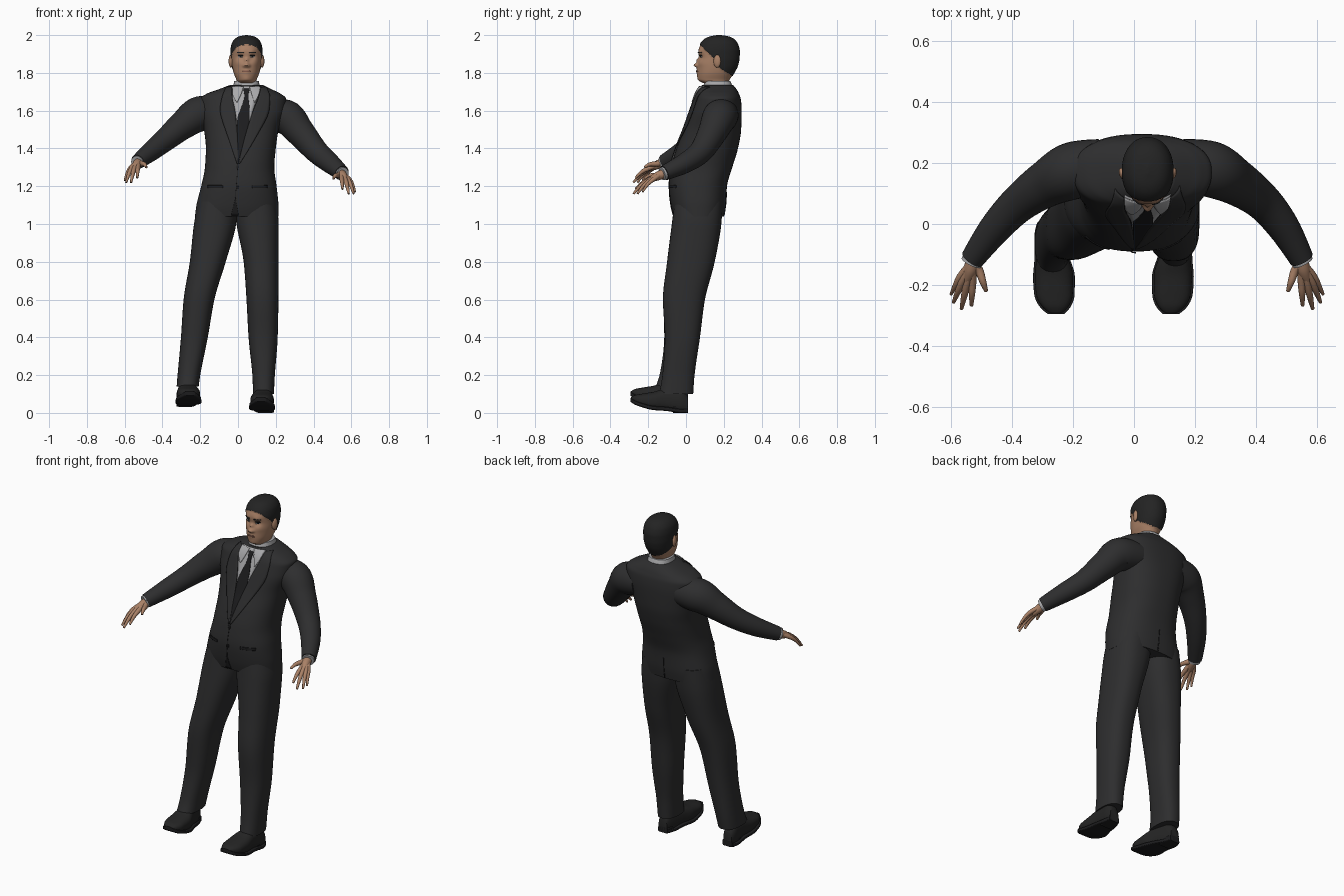
import bpy, bmesh, math
from mathutils import Vector, Matrix
from mathutils.bvhtree import BVHTree

if "Cube" in bpy.data.objects:
    bpy.data.objects.remove(bpy.data.objects["Cube"])

parts = []
MID = .045  # sideways centre of the head


def colour(name, r, g, b):
    mat = bpy.data.materials.new(name)
    mat.use_nodes = True
    mat.diffuse_color = (r, g, b, 1)
    bsdf = next(n for n in mat.node_tree.nodes if n.type == 'BSDF_PRINCIPLED')
    bsdf.inputs["Base Color"].default_value = (r, g, b, 1)
    return mat


suit = colour("charcoal_suit", .027, .027, .028)
trim = colour("dark_trim", .012, .012, .013)
leather = colour("black_leather", .018, .018, .018)
hair = colour("black_hair", .017, .017, .017)
skin_tone = colour("tan_skin", .40, .22, .135)
lip = colour("brown_lip", .22, .10, .07)
shirt = colour("grey_shirt", .40, .40, .41)


def finish(name, bm, mat):
    bmesh.ops.recalc_face_normals(bm, faces=bm.faces)
    mesh = bpy.data.meshes.new(name)
    bm.to_mesh(mesh)
    bm.free()
    mesh.materials.append(mat)
    obj = bpy.data.objects.new(name, mesh)
    bpy.context.collection.objects.link(obj)
    parts.append(obj)
    return obj


def slope(a, b, c):
    p, q = b - a, c - b
    return 2 * p * q / (p + q) if p * q > 0 else 0


def smooth(rows, n):
    """Resample rows with a curve that never overshoots."""
    out = []
    last = len(rows) - 1
    for i in range(last):
        four = [rows[max(i - 1, 0)], rows[i], rows[i + 1], rows[min(i + 2, last)]]
        for k in range(n):
            t = k / n
            h = t * t * (3 - 2 * t)
            out.append([b + (c - b) * h + slope(a, b, c) * t * (1 - t) ** 2
                        - slope(b, c, d) * t * t * (1 - t)
                        for a, b, c, d in zip(*four)])
    return out + [list(rows[-1])]


def skin(name, rings, mat):
    """Join closed rings and cap both ends."""
    bm = bmesh.new()
    loops = [[bm.verts.new(p) for p in ring] for ring in rings]
    for low, high in zip(loops, loops[1:]):
        for k in range(len(low)):
            j = (k + 1) % len(low)
            bm.faces.new((low[k], low[j], high[j], high[k]))
    bm.faces.new(loops[0][::-1])
    bm.faces.new(loops[-1])
    return finish(name, bm, mat)


def loft(name, rows, mat, axis='z', power=2.4, sides=40, n=6):
    """Rows are position along the axis, then the two spans across it."""
    def rounded(v):
        return math.copysign(abs(v) ** (2 / power), v)
    rings = []
    for t, a0, a1, b0, b1 in smooth(rows, n):
        ring = []
        for k in range(sides):
            ang = math.tau * k / sides
            a = (a0 + a1 + (a1 - a0) * rounded(math.cos(ang))) / 2
            b = (b0 + b1 + (b1 - b0) * rounded(math.sin(ang))) / 2
            ring.append((a, b, t) if axis == 'z' else (a, t, b))
        rings.append(ring)
    return skin(name, rings, mat)


def tube(name, rows, mat, sides=20, n=6):
    """Rows are a centre point and a radius."""
    path = smooth(rows, n)
    rings = []
    for i, (x, y, z, r) in enumerate(path):
        way = Vector(path[min(i + 1, len(path) - 1)][:3]) - Vector(path[max(i - 1, 0)][:3])
        across = way.cross(Vector((0, 0, 1))).normalized()
        up = across.cross(way).normalized()
        angles = [math.tau * k / sides for k in range(sides)]
        rings.append([Vector((x, y, z)) + r * (across * math.cos(a) + up * math.sin(a)) for a in angles])
    return skin(name, rings, mat)


def surface(obj):
    mesh = obj.data
    return BVHTree.FromPolygons([v.co for v in mesh.vertices], [p.vertices[:] for p in mesh.polygons])


def plate(name, rows, mat, target, gap=.004, side=-1, cols=6):
    """Thin sheet laid on a surface; rows are height, then x span."""
    bm = bmesh.new()
    grid = []
    for z, x0, x1 in smooth(rows, 4):
        line = []
        for k in range(cols + 1):
            x = x0 + (x1 - x0) * k / cols
            hit = target.ray_cast(Vector((x, side * 2, z)), Vector((0, -side, 0)))[0]
            line.append(bm.verts.new((x, (hit.y if hit else .1) + side * gap, z)))
        grid.append(line)
    for low, high in zip(grid, grid[1:]):
        for k in range(cols):
            bm.faces.new((low[k], low[k + 1], high[k + 1], high[k]))
    obj = finish(name, bm, mat)
    mod = obj.modifiers.new("thickness", 'SOLIDIFY')
    mod.thickness, mod.offset = .004, 0


# Jacket body
jacket = loft("jacket", [
    (1.04, -.228, .214, -.065, .2), (1.1, -.22, .214, -.08, .21),
    (1.2, -.195, .204, -.09, .217), (1.3, -.175, .192, -.078, .245),
    (1.4, -.17, .2, -.05, .275), (1.5, -.18, .215, -.01, .292),
    (1.6, -.2, .25, .025, .295), (1.66, -.2, .255, .047, .29),
    (1.69, -.165, .225, .058, .28), (1.71, -.11, .185, .068, .27),
    (1.735, -.045, .135, .085, .25)], suit, sides=64)
front = surface(jacket)

# Shirt front, tie and lapels
loft("shirt_collar", [(1.7, -.04, .13, .07, .25), (1.73, -.026, .116, .09, .245),
                      (1.757, -.02, .11, .1, .235)], shirt)
plate("shirt_front", [(1.728, -.03, .12), (1.68, -.03, .108), (1.62, -.02, .085),
                      (1.55, -.008, .064), (1.45, -.004, .035), (1.33, -.002, .004)], shirt, front, .003)
plate("tie", [(1.715, .028, .062), (1.675, .034, .055), (1.6, .012, .062),
              (1.55, -.004, .062), (1.45, -.004, .035), (1.33, -.002, .004)], trim, front, .007)
plate("right_lapel", [(1.725, -.062, -.032), (1.67, -.085, -.03), (1.6, -.095, -.015),
                      (1.45, -.05, -.002), (1.32, -.006, .002)], suit, front, .008)
plate("left_lapel", [(1.725, .122, .15), (1.67, .108, .17), (1.6, .08, .165),
                     (1.45, .034, .09), (1.32, .002, .01)], suit, front, .008)
plate("right_collar_point", [(1.728, -.03, .03), (1.69, -.03, .018), (1.645, -.008, -.004)], shirt, front, .011)
plate("left_collar_point", [(1.728, .06, .12), (1.69, .072, .112), (1.645, .086, .09)], shirt, front, .011)

# Jacket seams, buttons, pockets and vent
plate("front_seam", [(1.32, -.002, .001), (1.12, -.016, -.013)], trim, front, .001)
plate("front_opening", [(1.13, -.016, -.013), (1.045, -.036, .004)], trim, front, .001)
plate("back_vent", [(1.17, -.002, .001), (1.045, -.003, .003)], trim, front, .001, side=1)
for z in (1.31, 1.2):
    plate("button", [(z, -.008, .006), (z - .014, -.008, .006)], trim, front)
plate("right_pocket_flap", [(1.205, -.16, -.08), (1.19, -.16, -.08)], trim, front, .002)
plate("left_pocket_flap", [(1.205, .075, .155), (1.19, .075, .155)], trim, front, .002)

# Trousers
loft("right_trouser_leg", [
    (1.12, -.21, .0, -.06, .195), (1., -.233, -.01, -.075, .187),
    (.8, -.255, -.065, -.1, .152), (.6, -.288, -.125, -.118, .1),
    (.4, -.302, -.16, -.115, .07), (.2, -.32, -.2, -.14, .045),
    (.14, -.325, -.208, -.16, .035)], suit)
loft("left_trouser_leg", [
    (1.12, -.02, .2, -.06, .195), (1., -.008, .215, -.075, .187),
    (.8, .03, .215, -.1, .152), (.6, .045, .214, -.122, .1),
    (.4, .056, .21, -.112, .074), (.2, .076, .195, -.125, .045),
    (.1, .08, .19, -.142, .038)], suit)

# Shoes: upper, sole and heel
last = [(.01, .12, .175, .0, .085), (-.03, .105, .185, .0, .13), (-.1, .085, .185, .01, .13),
        (-.17, .065, .19, .015, .112), (-.23, .066, .186, .03, .102),
        (-.27, .08, .167, .045, .094), (-.292, .1, .142, .06, .082)]
for label, sign, shift, lift in (("left", 1, 0, 0), ("right", -1, -.135, .032)):
    def placed(rows):
        return [(y, *sorted((sign * a + shift, sign * b + shift)), c + lift, d + lift)
                for y, a, b, c, d in rows]
    loft(label + "_shoe", placed(last), leather, 'y', 2.5)
    loft(label + "_sole", placed([(y - .003, a - .006, b + .006, c, c + .022)
                                  for y, a, b, c, d in last]), trim, 'y', 6)
    loft(label + "_heel", placed([(.01, .115, .178, 0, .035), (-.07, .1, .182, 0, .035)]), trim, 'y', 6)

# Sleeves
tube("right_sleeve", [(-.1, .2, 1.595, .08), (-.2, .175, 1.583, .094), (-.29, .13, 1.525, .077),
                      (-.38, .065, 1.45, .062), (-.46, -.02, 1.385, .052), (-.53, -.115, 1.33, .039)], suit, 32)
tube("left_sleeve", [(.15, .2, 1.58, .08), (.25, .18, 1.567, .092), (.33, .14, 1.485, .077),
                     (.42, .075, 1.38, .062), (.49, -.01, 1.32, .053), (.55, -.115, 1.27, .04)], suit, 32)

# Hands: offsets from the wrist to knuckle and tip, outward positive
fingers = {"little": ((.042, -.06, -.036), (.07, -.115, -.1), .009),
           "ring": ((.033, -.072, -.036), (.062, -.142, -.11), .01),
           "middle": ((.018, -.08, -.036), (.036, -.163, -.11), .0105),
           "index": ((.0, -.075, -.032), (.003, -.152, -.085), .0105),
           "thumb": ((-.022, -.038, -.012), (-.045, -.105, -.03), .0115)}
for label, sign, wrist in (("right", -1, Vector((-.53, -.115, 1.33))), ("left", 1, Vector((.55, -.115, 1.27)))):
    def at(offset, r):
        return (wrist.x + sign * offset[0], wrist.y + offset[1], wrist.z + offset[2], r)
    tube(label + "_shirt_cuff", [at((-.012, .02, .006), .035), at((.004, -.012, -.004), .035)], shirt)
    tube(label + "_palm", [at((-.006, .01, .0), .025), at((.004, -.03, -.014), .024),
                           at((.018, -.07, -.034), .015)], skin_tone)
    for finger, (knuckle, tip, r) in fingers.items():
        middle = [(a + b) / 2 for a, b in zip(knuckle, tip)]
        middle[2] += .008
        tube(f"{label}_{finger}", [at((0, -.012, -.003), r * 1.6), at(knuckle, r * 1.25),
                                   at(middle, r), at(tip, r * .55)], skin_tone, 12, 4)

# Head and neck
profile = [(1.68, .06, .12, .23), (1.735, .057, .115, .225), (1.75, .05, .085, .226),
           (1.765, .054, .066, .232), (1.8, .068, .062, .252), (1.84, .076, .062, .272),
           (1.88, .08, .068, .28), (1.915, .081, .066, .281), (1.95, .076, .077, .272),
           (1.978, .058, .102, .25), (1.99, .036, .13, .222), (1.996, .004, .165, .185)]
head = loft("head", [(z, MID - h, MID + h, f, b) for z, h, f, b in profile], skin_tone, power=2.15, sides=96, n=8)

# Brow, sockets, nose, lips and chin: side offset, height, size, push
sculpt = [(0, 1.868, .010, -.012), (0, 1.842, .012, -.021), (0, 1.808, .019, -.006), (0, 1.77, .02, -.004)]
for s in (-1, 1):
    sculpt += [(s * .032, 1.885, .016, .008), (s * .03, 1.908, .016, -.004),
               (s * .013, 1.838, .008, -.008), (s * .045, 1.855, .02, -.003)]
for v in head.data.vertices:
    if v.co.y < .15:
        x, z = v.co.x - MID, v.co.z
        v.co.y += sum(push * math.exp(-((x - a) ** 2 + (z - h) ** 2) / r ** 2) for a, h, r, push in sculpt)
head.data.update()
face = surface(head)

# Hair covers the faces above a sloping hairline
def is_hair(p):
    return p.z > (1.875 + .15 - p.y if p.y < .15 else 1.845 - (p.y - .15) * .65)


head.data.materials.append(hair)
for poly in head.data.polygons:
    poly.material_index = int(is_hair(poly.center))
normals = [v.normal.copy() for v in head.data.vertices]
for v, normal in zip(head.data.vertices, normals):
    if is_hair(v.co):
        v.co += normal * .004

# Ears, eyes, brows and mouth
for label, s in (("right", -1), ("left", 1)):
    bm = bmesh.new()
    place = (Matrix.Translation((MID + s * .083, .165, 1.862)) @ Matrix.Rotation(s * -.3, 4, 'Z')
             @ Matrix.Diagonal((.011, .02, .034, 1)))
    bmesh.ops.create_uvsphere(bm, u_segments=16, v_segments=10, radius=1, matrix=place)
    finish(label + "_ear", bm, skin_tone)
    eye = MID + s * .032
    plate(label + "_eye", [(1.889, eye - .009, eye + .009), (1.881, eye - .011, eye + .011)], shirt, face, .001)
    plate(label + "_pupil", [(1.89, eye - .005, eye + .005), (1.881, eye - .005, eye + .005)], trim, face, .003)
    plate(label + "_eyelid", [(1.894, eye - .012, eye + .012), (1.89, eye - .013, eye + .013)], trim, face, .002)
    plate(label + "_eyebrow", [(1.911, eye - .016, eye + .016), (1.905, eye - .018, eye + .018)], hair, face, .002)
plate("mouth", [(1.812, MID - .018, MID + .018), (1.804, MID - .022, MID + .022)], lip, face, .001)

# Smooth shading that keeps hems and edges sharp
bpy.ops.object.select_all(action='DESELECT')
for obj in parts:
    obj.select_set(True)
bpy.context.view_layer.objects.active = jacket
bpy.ops.object.shade_smooth_by_angle(angle=math.radians(50))
